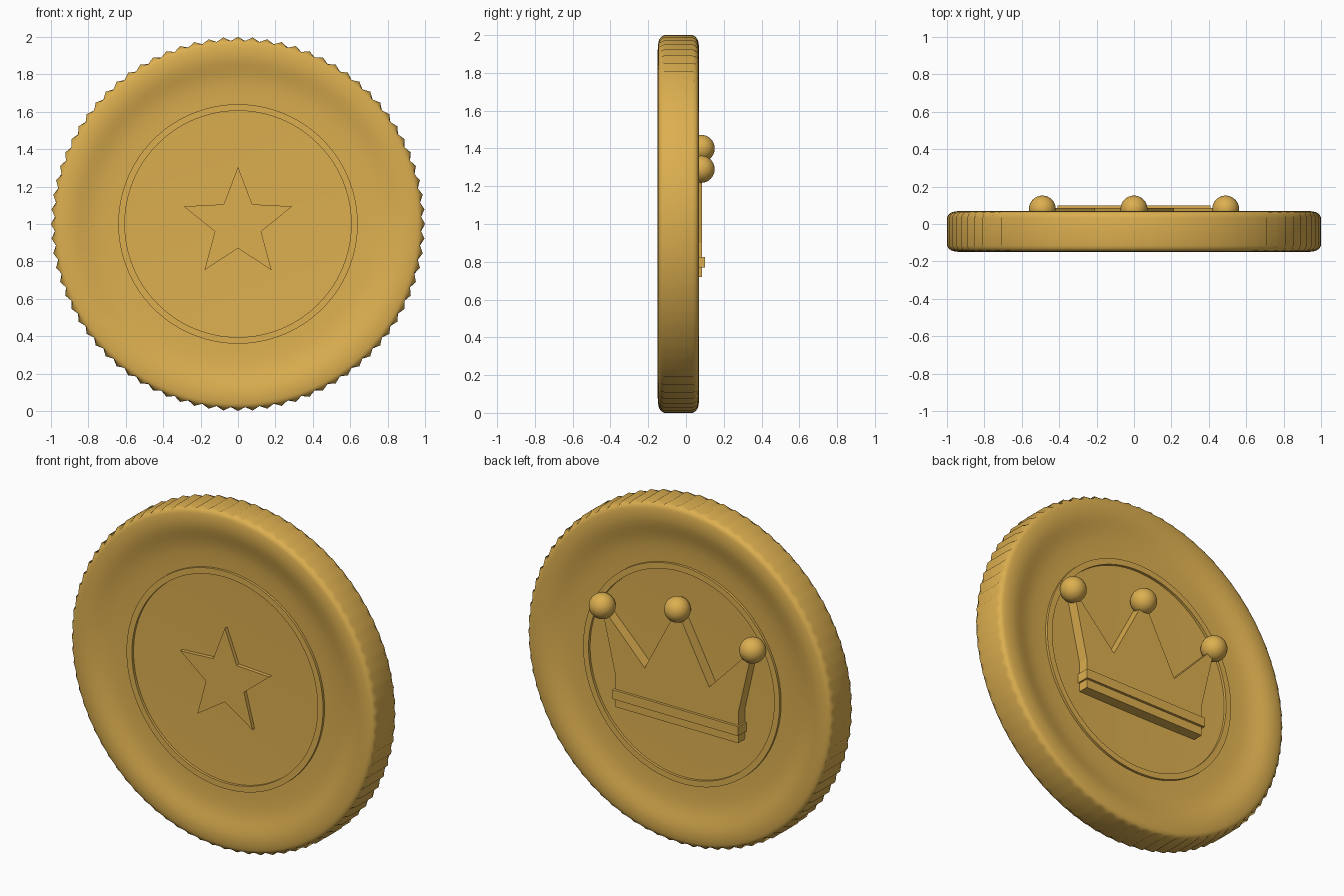
import bpy
import bmesh
from math import sin, cos, pi, radians

if "Cube" in bpy.data.objects:
    bpy.data.objects.remove(bpy.data.objects["Cube"], do_unlink=True)

GOLD = (0.72, 0.43, 0.08, 1)
gold = bpy.data.materials.new("gold")
gold.use_nodes = True
gold.diffuse_color = GOLD
gold.node_tree.nodes["Principled BSDF"].inputs["Base Color"].default_value = GOLD

MID_Y = -0.04   # middle plane of the coin
TEETH = 80


def finish(name, bm, smooth_angle=None):
    bmesh.ops.recalc_face_normals(bm, faces=bm.faces)
    mesh = bpy.data.meshes.new(name)
    bm.to_mesh(mesh)
    bm.free()
    mesh.materials.append(gold)
    obj = bpy.data.objects.new(name, mesh)
    bpy.context.collection.objects.link(obj)
    if smooth_angle:
        bpy.ops.object.select_all(action="DESELECT")
        obj.select_set(True)
        bpy.context.view_layer.objects.active = obj
        bpy.ops.object.shade_smooth_by_angle(angle=radians(smooth_angle))
    return obj


def lathe(name, profile, smooth_angle, closed=False):
    """Spin (radius, y, tooth depth) points around the coin's axis."""
    bm = bmesh.new()
    n = TEETH * 2
    rings = []
    for r, y, tooth in profile:
        if r == 0:
            rings.append([bm.verts.new((0, y, 1))] * n)
            continue
        ring = []
        for k in range(n):
            rad = r - tooth * (k % 2)
            a = 2 * pi * k / n
            ring.append(bm.verts.new((rad * sin(a), y, 1 + rad * cos(a))))
        rings.append(ring)
    pairs = list(zip(rings, rings[1:]))
    if closed:
        pairs.append((rings[-1], rings[0]))
    for a, b in pairs:
        for k in range(n):
            j = (k + 1) % n
            corners = dict.fromkeys((a[k], a[j], b[j], b[k]))
            bm.faces.new(list(corners))
    return finish(name, bm, smooth_angle)


def plate(name, outline, y0, y1):
    """Extrude an (x, z) outline between two depths."""
    bm = bmesh.new()
    face = bm.faces.new([bm.verts.new((x, y0, z)) for x, z in outline])
    new = bmesh.ops.extrude_face_region(bm, geom=[face])["geom"]
    verts = [v for v in new if isinstance(v, bmesh.types.BMVert)]
    bmesh.ops.translate(bm, vec=(0, y1 - y0, 0), verts=verts)
    return finish(name, bm)


# Coin body: dished face, rounded rim and toothed edge, mirrored front to back
half = [(0, 0.058, 0), (0.3, 0.061, 0), (0.55, 0.066, 0), (0.68, 0.070, 0),
        (0.74, 0.074, 0), (0.78, 0.080, 0), (0.82, 0.090, 0), (0.85, 0.099, 0),
        (0.88, 0.106, 0), (0.91, 0.110, 0), (0.94, 0.109, 0), (0.962, 0.106, 0),
        (0.978, 0.101, 0), (0.992, 0.090, 0.012), (1.0, 0.075, 0.02)]
profile = [(r, MID_Y - h, t) for r, h, t in half]
profile += [(r, MID_Y + h, t) for r, h, t in reversed(half)]
lathe("coin_body", profile, 50)

# Thin raised ring on each face
for side, name in ((-1, "front_ring"), (1, "back_ring")):
    section = [(0.605, 0.05), (0.605, 0.083), (0.64, 0.083), (0.64, 0.05)]
    lathe(name, [(r, MID_Y + side * h, 0) for r, h in section], 40, closed=True)

# Raised star on the front
star = []
for k in range(10):
    r = 0.13 if k % 2 else 0.305
    star.append((r * sin(k * pi / 5), 1 + r * cos(k * pi / 5)))
plate("star", star, -0.06, -0.122)

# Crown on the back, outlined from the right half
right = [(0.4, 0.72), (0.4, 0.9), (0.49, 1.29), (0.21, 1.0)]
crown = right + [(0, 1.4)] + [(-x, z) for x, z in reversed(right)]
plate("crown", crown, 0, 0.085)
plate("crown_band", [(-0.41, 0.77), (0.41, 0.77), (0.41, 0.825), (-0.41, 0.825)],
      0, 0.1)

# Ball on each crown point
for name, x, z in (("left_ball", 0.49, 1.29), ("middle_ball", 0, 1.4),
                   ("right_ball", -0.49, 1.29)):
    bm = bmesh.new()
    bmesh.ops.create_uvsphere(bm, u_segments=32, v_segments=16, radius=0.072)
    bmesh.ops.translate(bm, vec=(x, 0.08, z), verts=bm.verts)
    finish(name, bm, 40)
